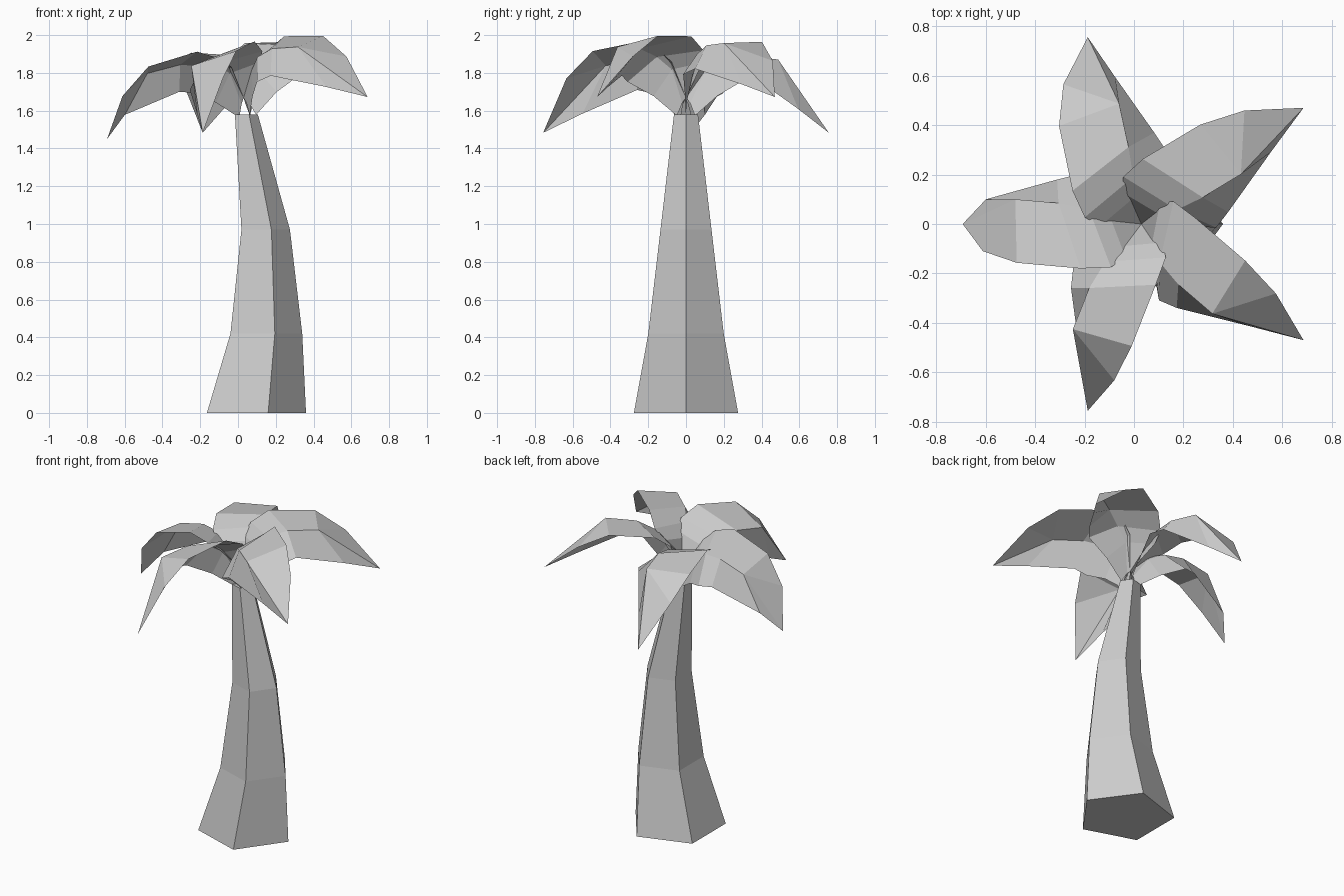
import bpy, math
from mathutils import Matrix, Vector

if "Cube" in bpy.data.objects:
    bpy.data.objects.remove(bpy.data.objects["Cube"])


def make_object(name, verts, faces):
    mesh = bpy.data.meshes.new(name)
    mesh.from_pydata(verts, [], faces)
    mesh.update()
    obj = bpy.data.objects.new(name, mesh)
    bpy.context.collection.objects.link(obj)
    return obj


# Trunk: five-sided rings following a gentle curve (centre x, z, radius)
SIDES = 5
rings = [(0.07, 0.0, 0.29), (0.13, 0.42, 0.21), (0.133, 0.97, 0.142), (0.038, 1.58, 0.067)]
verts, faces = [], []
for cx, z, r in rings:
    for i in range(SIDES):
        a = math.tau * i / SIDES
        verts.append((cx + r * math.cos(a), r * math.sin(a), z))
for k in range(len(rings) - 1):
    for i in range(SIDES):
        j = (i + 1) % SIDES
        faces.append((k * SIDES + i, k * SIDES + j, (k + 1) * SIDES + j, (k + 1) * SIDES + i))
faces.append(tuple(reversed(range(SIDES))))
faces.append(tuple(range(len(verts) - SIDES, len(verts))))
make_object("trunk", verts, faces)


# Frond: rows of (upper edge, fold, lower edge), each as (outward, sideways, up)
def frond_points(lower, tip):
    rows = [
        [(0.00, 0.00, 0.10), (0.02, -0.01, 0.07), (0.04, -0.03, 0.0)],
        [(0.035, 0.135, 0.27), (0.10, -0.02, 0.24), (0.14, -0.11, 0.10)],
        [(0.085, 0.175, 0.325), (0.18, -0.06, 0.30), (0.25, -0.20, 0.17)],
        [(0.20, 0.18, 0.383), (0.30, -0.085, 0.33), (0.33, -0.18, 0.19)],
        [(0.468, 0.157, 0.35), (0.48, -0.10, 0.315), lower],
    ]
    return [p for row in rows for p in row] + [(0.63, 0.11, 0.22), tip]


leaf_faces = []
for k in range(4):
    for c in range(2):
        a = 3 * k + c
        leaf_faces.append((a, a + 1, a + 4, a + 3))
# Pointed end of the frond
leaf_faces += [(12, 13, 15), (15, 13, 16), (13, 14, 16)]

# Five fronds around the tilted crown; the first has a blunter end
crown = Matrix.Translation((0.047, 0, 1.57)) @ Matrix.Rotation(math.radians(-10), 4, 'Y')
for n in range(5):
    m = crown @ Matrix.Rotation(math.pi + math.tau * n / 5, 4, 'Z')
    if n == 0:
        leaf = frond_points((0.635, -0.10, 0.12), (0.75, 0.0, 0.01))
    elif n in (1, 4):
        leaf = frond_points((0.60, -0.075, 0.06), (0.795, 0.0, -0.045))
    else:
        leaf = frond_points((0.60, -0.075, 0.08), (0.80, 0.0, -0.01))
    make_object(f"frond_{n + 1}", [m @ Vector(p) for p in leaf], leaf_faces)
